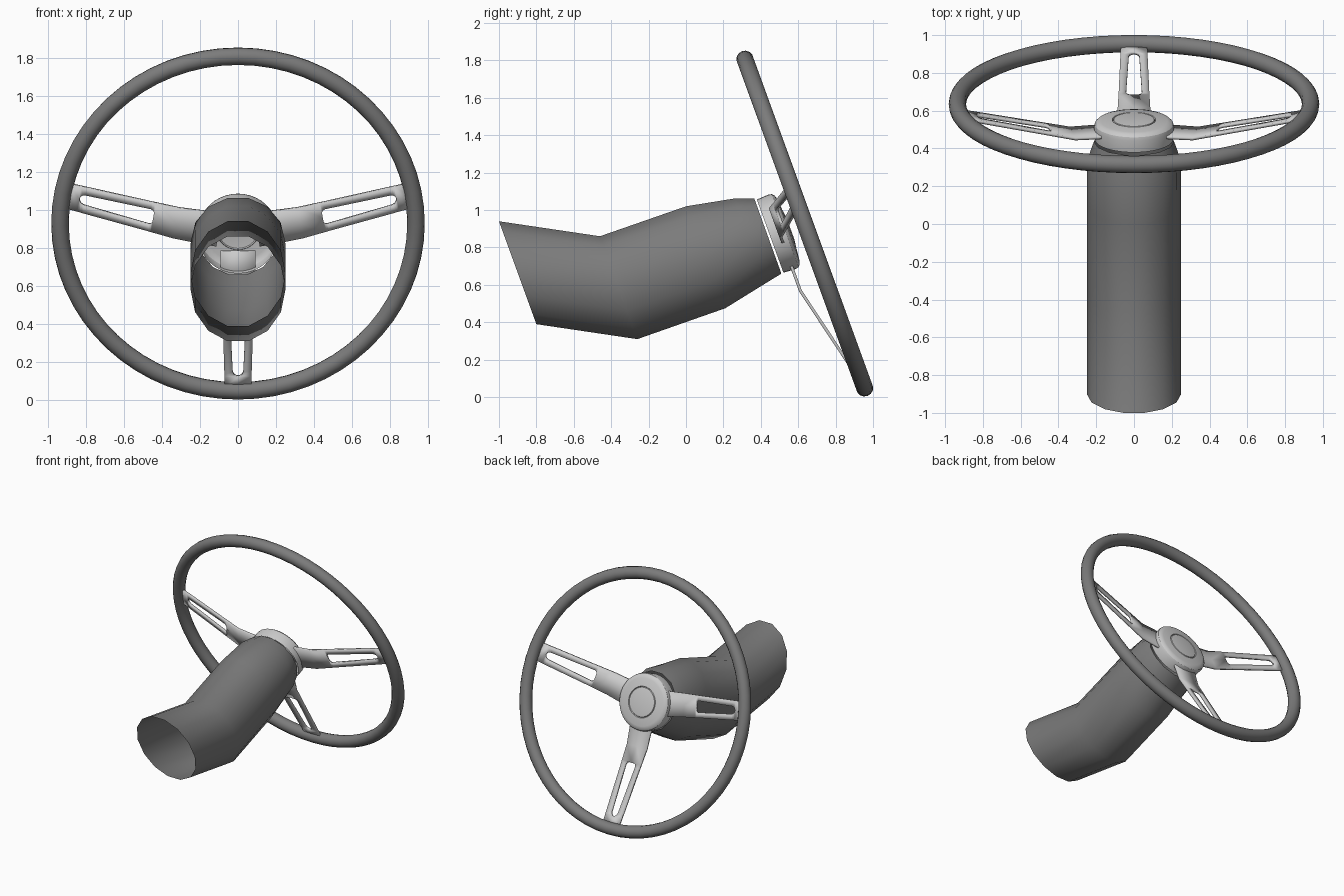
import bpy, bmesh, math
from mathutils import Matrix

if "Cube" in bpy.data.objects:
    bpy.data.objects.remove(bpy.data.objects["Cube"])

TILT = math.radians(20)
C, S = math.cos(TILT), math.sin(TILT)
# wheel frame: local y runs up the wheel plane, local z faces the driver
WHEEL = Matrix(((-1, 0, 0, 0), (0, -S, C, 0.635), (0, C, S, 0.928), (0, 0, 0, 1)))

dark = bpy.data.materials.new("dark_grey")
dark.diffuse_color = (0.2, 0.2, 0.2, 1)
dark.use_nodes = True
dark.node_tree.nodes["Principled BSDF"].inputs["Base Color"].default_value = dark.diffuse_color


def finish(name, bm, matrix=None, mat=None, recalc=True):
    bmesh.ops.remove_doubles(bm, verts=bm.verts, dist=1e-5)
    if matrix is not None:
        bm.transform(matrix)
    if recalc:
        bmesh.ops.recalc_face_normals(bm, faces=bm.faces)
    me = bpy.data.meshes.new(name)
    bm.to_mesh(me)
    bm.free()
    ob = bpy.data.objects.new(name, me)
    bpy.context.collection.objects.link(ob)
    if mat:
        me.materials.append(mat)
    bpy.ops.object.select_all(action='DESELECT')
    ob.select_set(True)
    bpy.context.view_layer.objects.active = ob
    bpy.ops.object.shade_smooth_by_angle(angle=math.radians(32))
    return ob


def loft(bm, rings, closed=False):
    rows = [[bm.verts.new(p) for p in r] for r in rings]
    n = len(rows[0])
    pairs = list(zip(rows, rows[1:])) + ([(rows[-1], rows[0])] if closed else [])
    for a, b in pairs:
        for i in range(n):
            j = (i + 1) % n
            bm.faces.new((a[i], a[j], b[j], b[i]))
    return rows


def circle(r, z, n):
    return [(r * math.cos(2 * math.pi * i / n), r * math.sin(2 * math.pi * i / n), z)
            for i in range(n)]


# rim
bm = bmesh.new()
R, T, K = 0.935, 0.046, 14
loft(bm, [circle(R + T * math.cos(2 * math.pi * k / K), T * math.sin(2 * math.pi * k / K), 64)
          for k in range(K)], closed=True)
finish("wheel_rim", bm, WHEEL, dark)

# hub cap, open at the back, with a grooved centre button
bm = bmesh.new()
profile = [(0.208, -0.197), (0.212, -0.13), (0.208, -0.112), (0.196, -0.1), (0.175, -0.094),
           (0.115, -0.088), (0.111, -0.096), (0.107, -0.087), (0.06, -0.081)]
rows = loft(bm, [circle(r, z, 40) for r, z in profile])
bm.faces.new(rows[-1])
finish("hub_cap", bm, WHEEL)

# spokes: rows of radius, outer half width, slot half width
ROWS = [(0.1, 0.092, 0), (0.2, 0.091, 0), (0.33, 0.086, 0), (0.45, 0.082, 0),
        (0.451, 0.082, 0.028), (0.457, 0.082, 0.037), (0.47, 0.081, 0.042),
        (0.815, 0.072, 0.028), (0.832, 0.071, 0.023), (0.841, 0.071, 0.013),
        (0.845, 0.071, 0), (0.91, 0.069, 0)]


def spoke(name, angle):
    bm = bmesh.new()

    def point(r, w):
        return bm.verts.new((r, w, -0.145 + max(0, r - 0.33) * 0.24))
    for a, b in zip(ROWS, ROWS[1:]):
        for s in (1, -1):
            q = [point(a[0], s * a[2]), point(b[0], s * b[2]),
                 point(b[0], s * b[1]), point(a[0], s * a[1])]
            bm.faces.new(q if s > 0 else q[::-1])
    ob = finish(name, bm, WHEEL @ Matrix.Rotation(math.radians(angle), 4, 'Z'))
    mod = ob.modifiers.new("thickness", 'SOLIDIFY')
    mod.thickness = 0.016
    mod.offset = 0
    # keep the sharp-edge shading last in the stack
    with bpy.context.temp_override(object=ob):
        bpy.ops.object.modifier_move_to_index(modifier=mod.name, index=0)


for name, angle in (("spoke_left", 10), ("spoke_right", 170), ("spoke_bottom", 270)):
    spoke(name, angle)

# column: bent open tube, each ring given by top point, bottom point, half width
bm = bmesh.new()
SECTIONS = [(-1.0, 0.94, -0.8, 0.39, 0.25), (-0.46, 0.86, -0.26, 0.31, 0.25),
            (0.0, 1.02, 0.21, 0.475, 0.25), (0.26, 1.062, 0.42, 0.605, 0.248),
            (0.365, 1.062, 0.51, 0.66, 0.212)]
N = 14
rings = []
for ty, tz, by, bz, w in SECTIONS:
    ring = []
    for i in range(N):
        a = 2 * math.pi * i / N
        k = math.sin(a) / math.cos(math.pi / N) / 2
        ring.append((w * math.cos(a), (ty + by) / 2 + k * (ty - by), (tz + bz) / 2 + k * (tz - bz)))
    rings.append(ring)
loft(bm, rings)
finish("steering_column", bm, None, dark)
